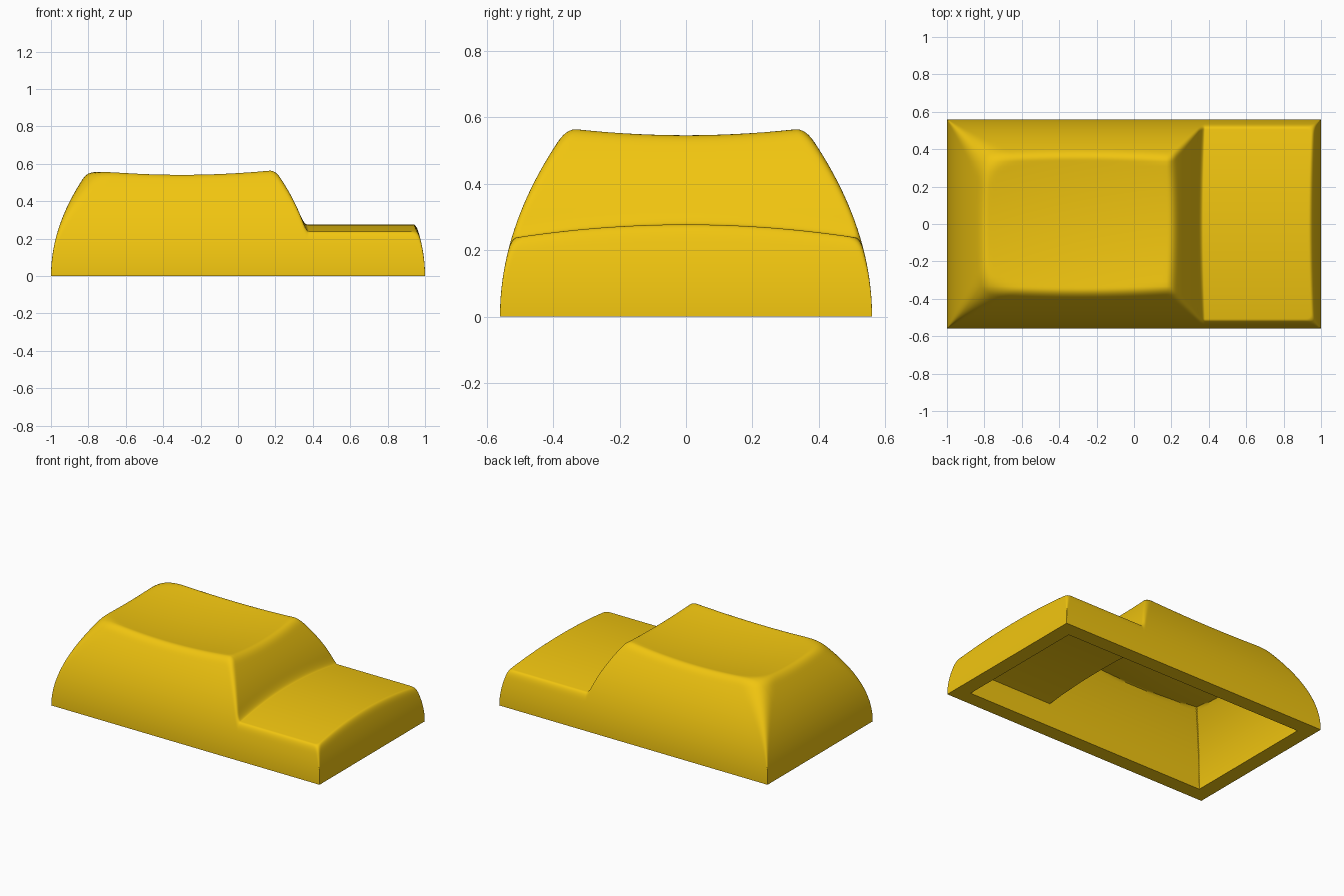
import bpy, bmesh, math

if "Cube" in bpy.data.objects:
    bpy.data.objects.remove(bpy.data.objects["Cube"])

CURVE = 0.63      # walls lean inwards by CURVE * z^2
T_MAX = 0.6       # wall rows are spaced evenly in height up to here
ROWS = 48


def soft_min(a, b, k):
    if k <= 0:
        return min(a, b)
    h = max(k - abs(a - b), 0)
    return min(a, b) - h * h / (4 * k)


def soft_max(a, b, k):
    return -soft_min(-a, -b, k)


def wall(d):
    return math.sqrt(max(d, 0) / CURVE)


def spread(a, b, n):
    return [a + (b - a) * i / n for i in range(1, n)]


def height(x, y, inset, drop, k, corner):
    # four leaning outer walls with corners that soften as they rise
    dx, dy = 1 - inset - abs(x), 0.56 - inset - abs(y)
    sides = wall(soft_min(dx, dy, corner * (dx + dy)))
    # dished raised top, its right wall, and the arched lower step
    dish = 0.52 - drop + 0.11 * (x + 0.3) ** 2 + 0.18 * y * y
    step = 0.277 - drop - 0.15 * y * y
    raised = soft_min(dish, wall(0.4 - inset - x), k)
    return soft_min(sides, soft_max(raised, step, 1.2 * k), k)


def skin(bm, inset, drop, k, corner, flip):
    # grid lines follow the walls, so corners and edges stay clean
    rise = [CURVE * (T_MAX * i / ROWS) ** 2 for i in range(ROWS + 1)]
    ex, ey = 1 - inset, 0.56 - inset
    left = [-ex + d for d in rise]
    right = [-v for v in reversed(left)]
    mid = [0.4 - inset - CURVE * (0.6 - 0.0125 * i) ** 2 for i in range(41)]
    xs = (left + spread(left[-1], mid[0], 44) + mid
          + spread(mid[-1], right[0], 20) + right)
    front = [-ey + d for d in rise]
    back = [-v for v in reversed(front)]
    ys = front + spread(front[-1], back[0], 26) + back
    g = [[bm.verts.new((x, y, height(x, y, inset, drop, k, corner)))
          for x in xs] for y in ys]
    for j in range(len(ys) - 1):
        for i in range(len(xs) - 1):
            q = [g[j][i], g[j][i + 1], g[j + 1][i + 1], g[j + 1][i]]
            bm.faces.new(q[::-1] if flip else q)
    # border loop, counter-clockwise
    return (g[0][:-1] + [r[-1] for r in g[:-1]]
            + g[-1][:0:-1] + [r[0] for r in g[:0:-1]])


bm = bmesh.new()
# outer shell, hollow inside and the flat rim joining them
outer = skin(bm, 0.0, 0.0, 0.045, 0.3, False)
inner = skin(bm, 0.1, 0.1, 0.004, 0.0, True)
n = len(outer)
for i in range(n):
    j = (i + 1) % n
    bm.faces.new((outer[j], outer[i], inner[i], inner[j]))

mesh = bpy.data.meshes.new("stepped_keycap")
bm.to_mesh(mesh)
bm.free()
keycap = bpy.data.objects.new("stepped_keycap", mesh)
bpy.context.collection.objects.link(keycap)

# yellow plastic
mat = bpy.data.materials.new("yellow_plastic")
mat.diffuse_color = (0.88, 0.56, 0.005, 1)
mat.use_nodes = True
mat.node_tree.nodes["Principled BSDF"].inputs["Base Color"].default_value = mat.diffuse_color
mesh.materials.append(mat)

bpy.context.view_layer.objects.active = keycap
keycap.select_set(True)
bpy.ops.object.shade_smooth_by_angle(angle=math.radians(35))
